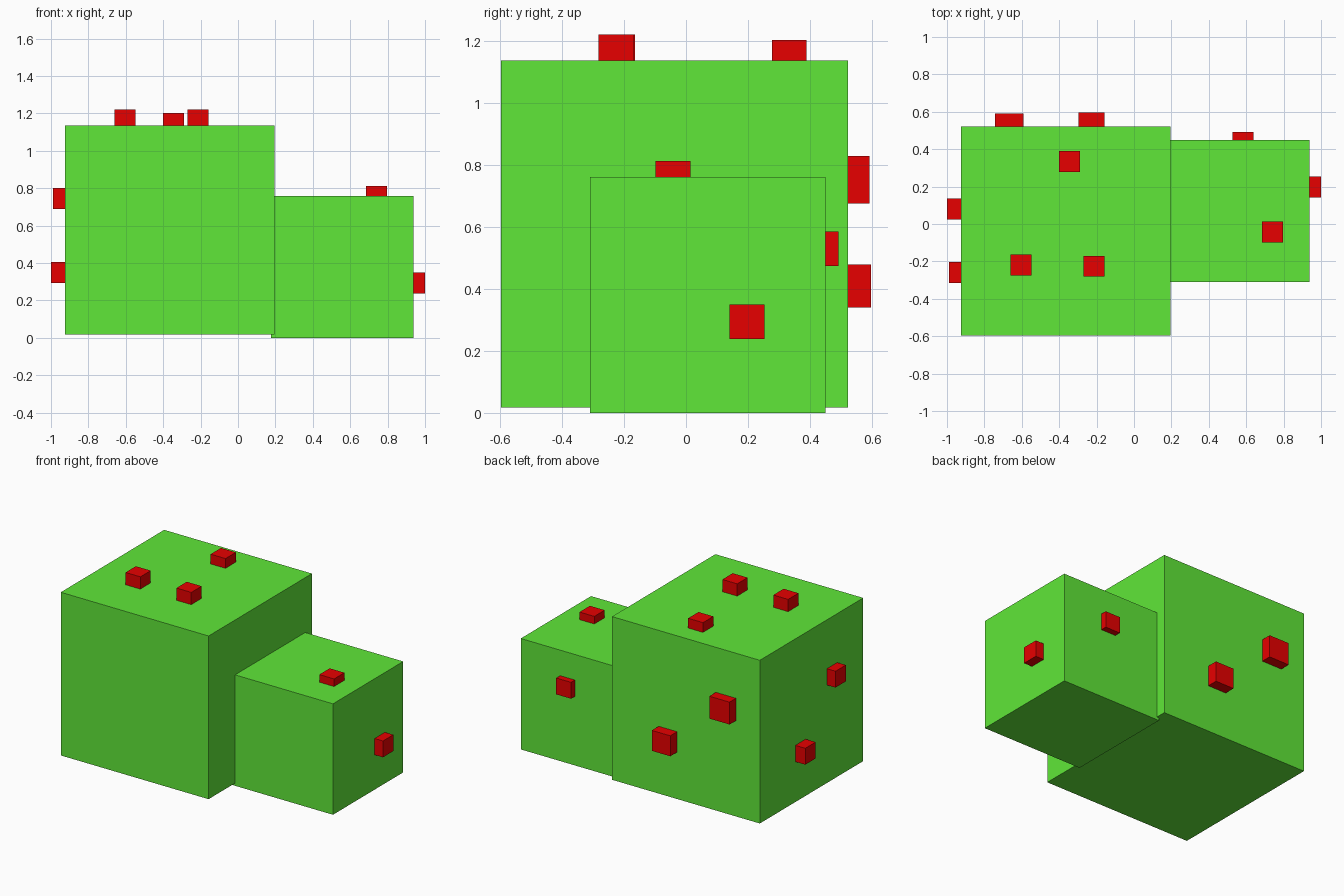
import bpy
from mathutils import Vector

cube = bpy.data.objects.get("Cube")
if cube:
    bpy.data.objects.remove(cube, do_unlink=True)


def make_material(name, rgb):
    mat = bpy.data.materials.new(name)
    mat.use_nodes = True
    color = (*rgb, 1.0)
    mat.diffuse_color = color
    mat.node_tree.nodes["Principled BSDF"].inputs["Base Color"].default_value = color
    return mat


green = make_material("bright green", (0.115, 0.80, 0.04))
red = make_material("bright red", (0.80, 0.0, 0.0))


def box(name, low, high, mat):
    low, high = Vector(low), Vector(high)
    bpy.ops.mesh.primitive_cube_add(size=1)
    obj = bpy.context.object
    obj.name = obj.data.name = name
    for v in obj.data.vertices:
        v.co = (low + high) / 2 + v.co * (high - low)
    obj.data.materials.append(mat)


def stud(name, axis, base, tip, center, size=0.112):
    """Box standing on a face; center gives the two other coordinates in order."""
    low = [c - size / 2 for c in center]
    high = [c + size / 2 for c in center]
    low.insert(axis, min(base, tip))
    high.insert(axis, max(base, tip))
    box(name, low, high, red)


X, Y, Z = range(3)

# Two cube bodies
box("large_block", (-0.925, -0.597, 0.018), (0.195, 0.522, 1.136), green)
box("small_block", (0.177, -0.31, 0), (0.937, 0.45, 0.76), green)

# Studs on the large block
stud("large_top_stud_right", Z, 1.12, 1.22, (-0.603, -0.22))
stud("large_top_stud_left", Z, 1.12, 1.22, (-0.213, -0.226))
stud("large_top_stud_back", Z, 1.12, 1.203, (-0.345, 0.333))
stud("large_side_stud_upper", X, -0.91, -0.99, (-0.26, 0.745))
stud("large_side_stud_lower", X, -0.91, -1.0, (0.081, 0.35))
stud("large_back_stud_upper", Y, 0.51, 0.592, (-0.668, 0.751), 0.153)
stud("large_back_stud_lower", Y, 0.51, 0.596, (-0.228, 0.409), 0.14)

# Studs on the small block
stud("small_top_stud", Z, 0.745, 0.812, (0.741, -0.042))
stud("small_side_stud", X, 0.92, 1.0, (0.197, 0.294))
stud("small_back_stud", Y, 0.435, 0.492, (0.583, 0.529))
